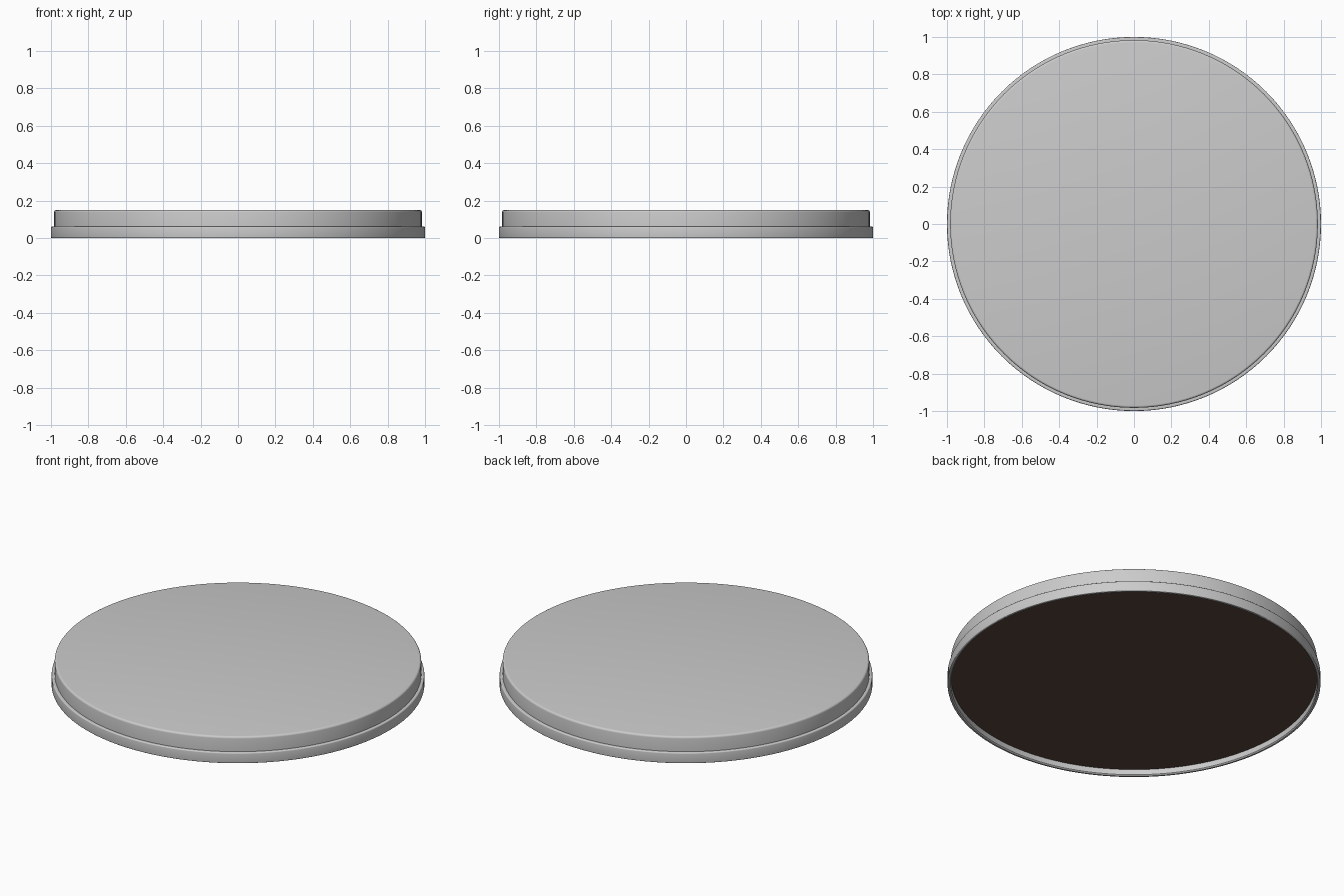
import bpy, bmesh, math

if "Cube" in bpy.data.objects:
    bpy.data.objects.remove(bpy.data.objects["Cube"])

SEGMENTS = 128


def lathe(name, profile):
    """Spin a closed-at-the-axis (radius, z) profile around z."""
    bm = bmesh.new()
    verts = [bm.verts.new((r, 0, z)) for r, z in profile]
    edges = [bm.edges.new(pair) for pair in zip(verts, verts[1:])]
    bmesh.ops.spin(bm, geom=verts + edges, cent=(0, 0, 0), axis=(0, 0, 1),
                   angle=math.tau, steps=SEGMENTS, use_merge=True)
    bmesh.ops.remove_doubles(bm, verts=bm.verts, dist=0.0001)
    bmesh.ops.recalc_face_normals(bm, faces=bm.faces)
    mesh = bpy.data.meshes.new(name)
    bm.to_mesh(mesh)
    bm.free()
    obj = bpy.data.objects.new(name, mesh)
    bpy.context.collection.objects.link(obj)
    bpy.ops.object.select_all(action='DESELECT')
    obj.select_set(True)
    bpy.context.view_layer.objects.active = obj
    bpy.ops.object.shade_smooth_by_angle(angle=math.radians(35))
    return obj


def arc(cr, cz, radius, start, end, steps=4):
    """Points of a rounded corner, angles in degrees."""
    angles = [math.radians(start + (end - start) * i / steps) for i in range(steps + 1)]
    return [(cr + radius * math.cos(a), cz + radius * math.sin(a)) for a in angles]


# Lid shell: recessed underside, stepped rim, rounded top edge
lathe("lid_shell",
      [(0, 0.042), (0.982, 0.042), (0.982, 0.006)]
      + [(0.988, 0.0)]
      + arc(0.996, 0.004, 0.004, -90, 0)
      + arc(0.994, 0.056, 0.006, 0, 90)
      + [(0.983, 0.062)]
      + arc(0.971, 0.138, 0.012, 0, 90)
      + [(0, 0.15)])

# Brown liner set into the underside
liner = lathe("underside_liner",
              [(0, 0.037), (0.981, 0.037), (0.981, 0.0415), (0, 0.0415)])
brown = bpy.data.materials.new("brown_liner")
brown.diffuse_color = (0.10, 0.06, 0.045, 1)
brown.use_nodes = True
brown.node_tree.nodes["Principled BSDF"].inputs["Base Color"].default_value = brown.diffuse_color
liner.data.materials.append(brown)
